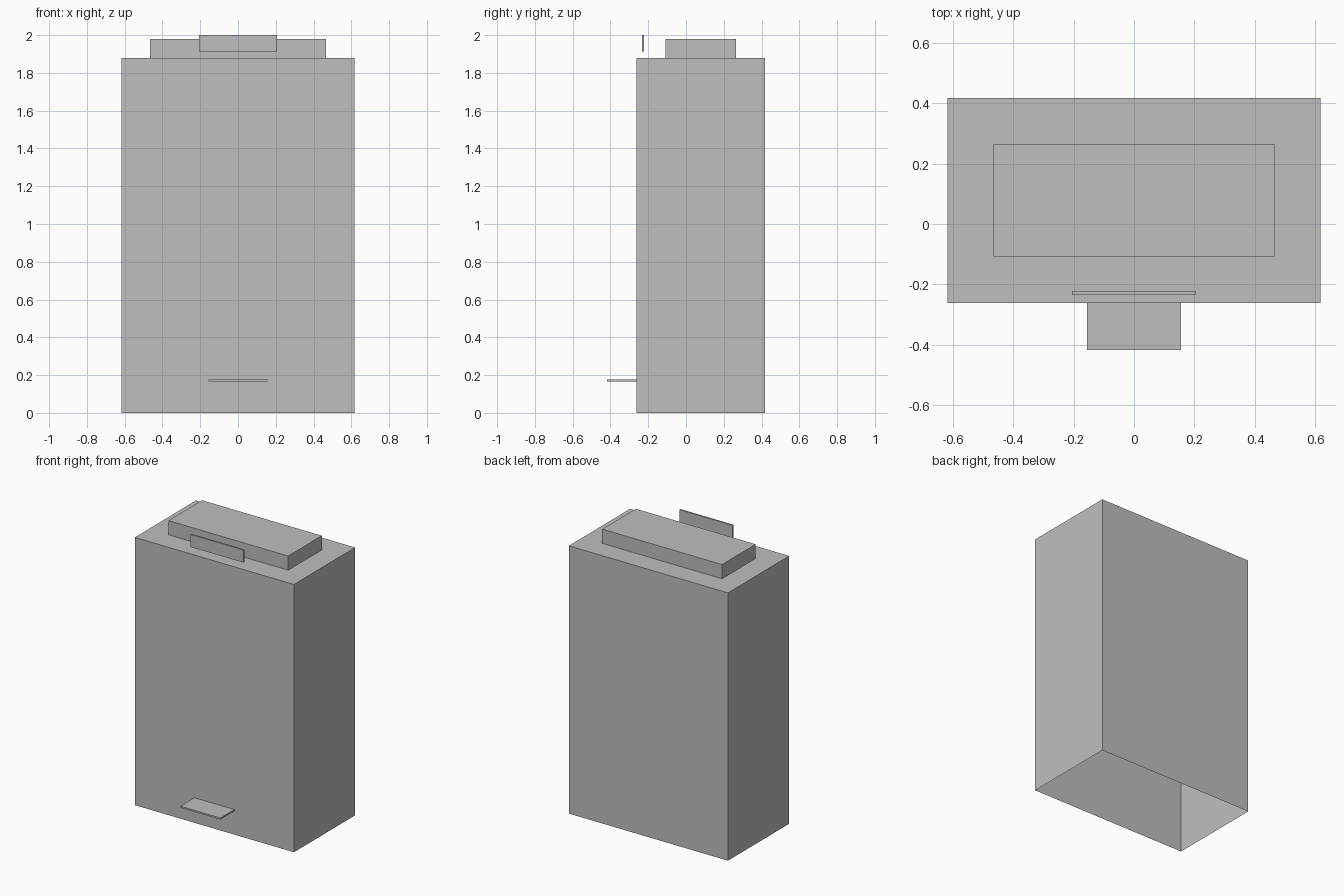
import bpy
import bmesh

cube = bpy.data.objects.get("Cube")
if cube:
    bpy.data.objects.remove(cube, do_unlink=True)

# Single plain grey for every part
grey = bpy.data.materials.new("plain_grey")
grey.use_nodes = True
colour = (0.52, 0.52, 0.52, 1)
grey.diffuse_color = colour
grey.node_tree.nodes["Principled BSDF"].inputs["Base Color"].default_value = colour


def box(name, half_width, y_range, z_range, open_bottom=False):
    """Box centred on x = 0, optionally without its underside."""
    bm = bmesh.new()
    bmesh.ops.create_cube(bm, size=2)
    for v in bm.verts:
        v.co = (v.co.x * half_width, y_range[v.co.y > 0], z_range[v.co.z > 0])
    bm.normal_update()
    if open_bottom:
        under = [f for f in bm.faces if f.normal.z < -0.5]
        bmesh.ops.delete(bm, geom=under, context='FACES')
    mesh = bpy.data.meshes.new(name)
    bm.to_mesh(mesh)
    bm.free()
    mesh.materials.append(grey)
    obj = bpy.data.objects.new(name, mesh)
    bpy.context.collection.objects.link(obj)
    return obj


# Thin-walled cabinet, hollow and open underneath
box("cabinet_shell", 0.618, (-0.262, 0.417), (0, 1.88), open_bottom=True)
# Raised block on the roof
box("roof_block", 0.465, (-0.108, 0.265), (1.88, 1.98))
# Thin upright plate hovering above the front edge
box("top_plate", 0.206, (-0.233, -0.222), (1.912, 2.0))
# Small ledge near the foot of the front
box("front_ledge", 0.155, (-0.417, -0.262), (0.165, 0.176))
